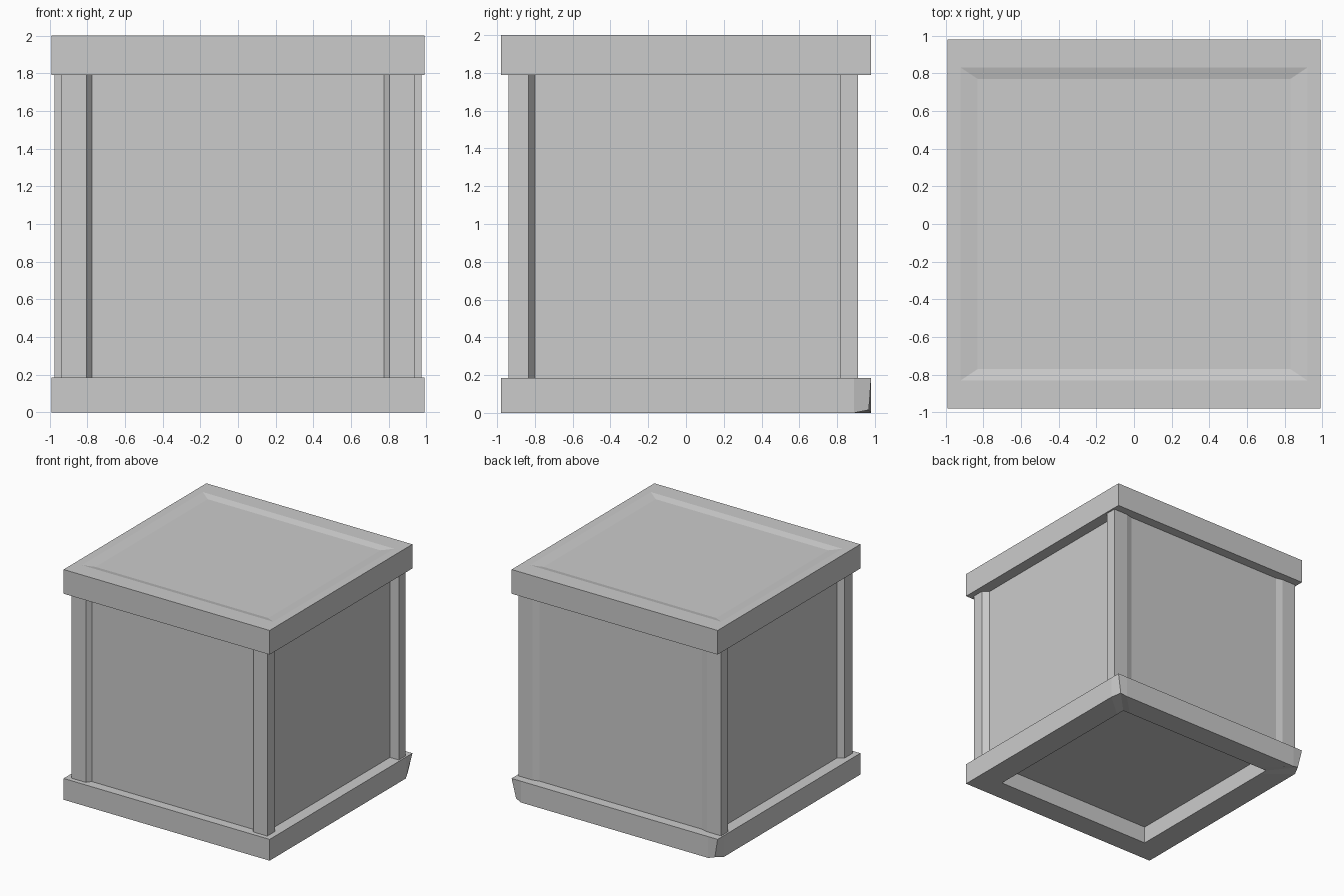
import bpy, bmesh

if "Cube" in bpy.data.objects:
    bpy.data.objects.remove(bpy.data.objects["Cube"])


def loft(name, loops):
    """Solid skinned through stacked loops of equal point count, capped at both ends."""
    bm = bmesh.new()
    rings = [[bm.verts.new(p) for p in loop] for loop in loops]
    n = len(rings[0])
    for a, b in zip(rings, rings[1:]):
        for i in range(n):
            j = (i + 1) % n
            bm.faces.new((a[i], a[j], b[j], b[i]))
    bm.faces.new(rings[0][::-1])
    bm.faces.new(rings[-1])
    bmesh.ops.recalc_face_normals(bm, faces=bm.faces)
    mesh = bpy.data.meshes.new(name)
    bm.to_mesh(mesh)
    bm.free()
    obj = bpy.data.objects.new(name, mesh)
    bpy.context.collection.objects.link(obj)
    return obj


def mirrored(half):
    """Close a right-hand half outline by mirroring it across x."""
    return half + [(-x, y) for x, y in reversed(half)]


def at(outline, z):
    return [(x, y, z) for x, y in outline]


def rect(x, y):
    return mirrored([(x, -y), (x, y)])


# Lid: slab with a shallow dished top
loft("lid", [
    at(rect(0.99, 0.98), 1.79),
    at(rect(0.99, 0.98), 2.0),
    at(rect(0.92, 0.83), 2.0),
    at(rect(0.83, 0.77), 1.985),
])

# Body: corner posts and recessed panels as one extruded outline
body = mirrored([
    (0.775, -0.90), (0.805, -0.94), (0.94, -0.94), (0.94, -0.835),
    (0.89, -0.80), (0.89, 0.815), (0.975, 0.815), (0.975, 0.91),
    (0.84, 0.91), (0.78, 0.895),
])
loft("body", [at(body, 0.185), at(body, 1.79)])

# Base: plinth, back corners worn at the bottom, hollow underneath
foot = mirrored([(0.99, -0.98), (0.99, 0.89), (0.99, 0.98), (0.90, 0.98)])
hollow = mirrored([(0.77, -0.78), (0.77, 0.70), (0.77, 0.78), (0.70, 0.78)])
bottom = at(foot, 0.0)
bottom[2] = (0.955, 0.968, 0.016)
bottom[5] = (-0.955, 0.968, 0.016)
loft("base", [at(hollow, 0.15), at(hollow, 0.0), bottom, at(foot, 0.185)])
